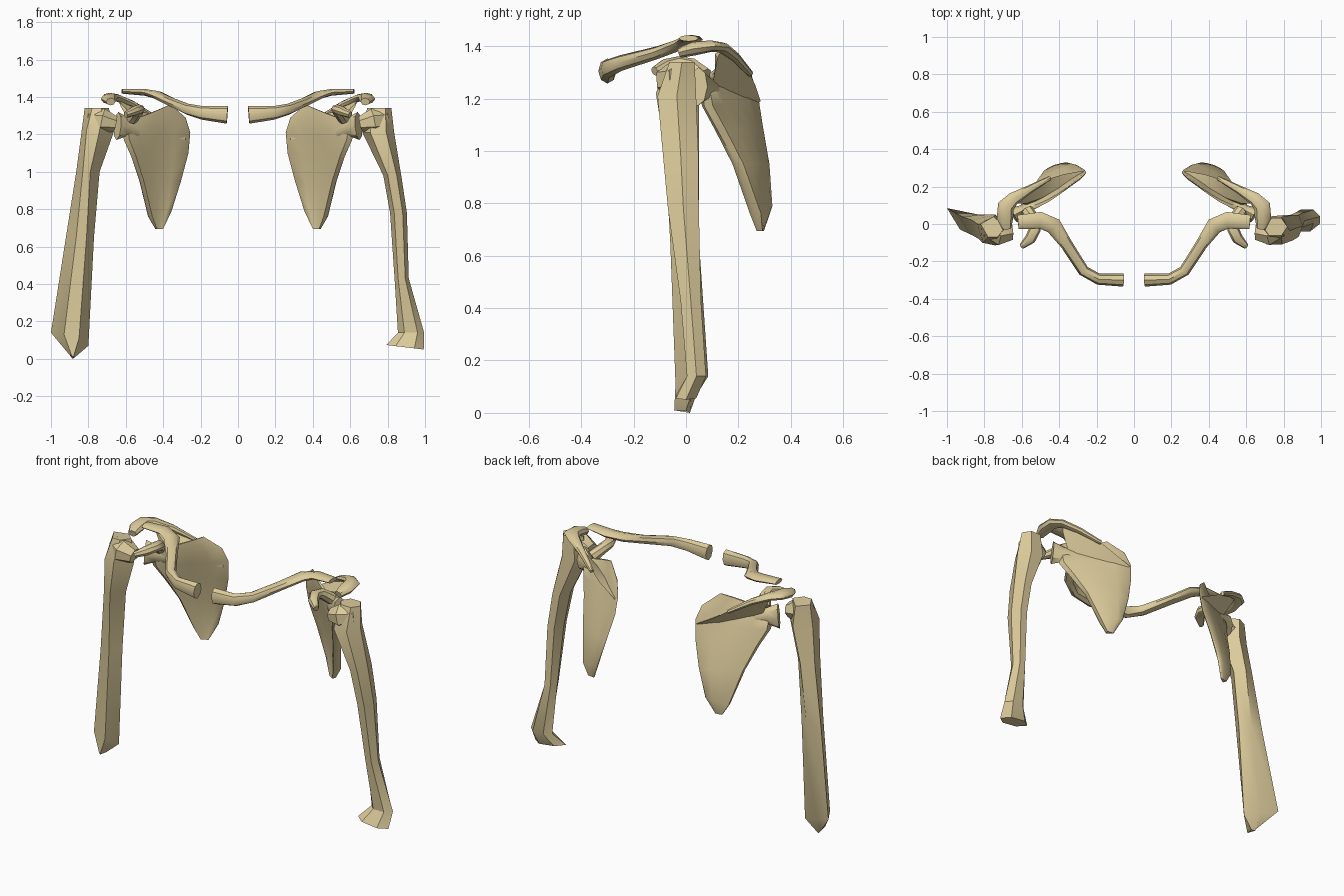
import bpy, bmesh
from math import sin, cos, pi, tau
from mathutils import Vector

bone = bpy.data.materials.new("bone")
bone.diffuse_color = (0.72, 0.60, 0.33, 1)


def loft(name, rings, side=1, angle=40):
    """Skin a list of equal-length closed rings, capped, mirrored when side is -1."""
    bm = bmesh.new()
    vs = [[bm.verts.new((p[0] * side, p[1], p[2])) for p in r] for r in rings]
    n = len(rings[0])
    for a, b in zip(vs, vs[1:]):
        for i in range(n):
            j = (i + 1) % n
            bm.faces.new((a[i], a[j], b[j], b[i]))
    bm.faces.new(vs[0])
    bm.faces.new(vs[-1])
    bmesh.ops.recalc_face_normals(bm, faces=bm.faces[:])
    me = bpy.data.meshes.new(name)
    bm.to_mesh(me)
    bm.free()
    me.materials.append(bone)
    ob = bpy.data.objects.new(name, me)
    bpy.context.collection.objects.link(ob)
    bpy.ops.object.select_all(action='DESELECT')
    ob.select_set(True)
    bpy.context.view_layer.objects.active = ob
    bpy.ops.object.shade_smooth_by_angle(angle=angle * pi / 180)
    return ob


def tube(name, path, radii, side=1, n=8):
    """Elliptical tube along a path; radii are (sideways, upward)."""
    pts = [Vector(p) for p in path]
    rings = []
    for i, p in enumerate(pts):
        t = (pts[min(i + 1, len(pts) - 1)] - pts[max(i - 1, 0)]).normalized()
        u = t.cross(Vector((0, 0, 1))).normalized()
        v = u.cross(t)
        a, b = radii[i]
        rings.append([p + u * a * cos(k * tau / n) + v * b * sin(k * tau / n)
                      for k in range(n)])
    return loft(name, rings, side)


def blade_ring(m, l, bow, thick):
    """Thin bowed cross-section between the medial and lateral borders."""
    m, l = Vector(m), Vector(l)
    d = (l - m).normalized()
    out = Vector((-d.y, d.x, 0)).normalized()          # towards the back
    def at(t, s):
        w = thick * (0.25 + 0.75 * t)
        return m.lerp(l, t) + out * (bow * sin(pi * t) + s * w)
    ts = (0.03, 0.25, 0.5, 0.75, 0.95)
    return ([m] + [at(t, 0.5) for t in ts] + [l] + [at(t, -0.5) for t in reversed(ts)])


blade_rows = [
    ((0.40, 0.295, 0.695), (0.44, 0.28, 0.695), 0.00, 0.025),
    ((0.355, 0.325, 0.79), (0.475, 0.26, 0.76), 0.01, 0.05),
    ((0.305, 0.315, 0.95), (0.525, 0.19, 0.95), 0.015, 0.05),
    ((0.265, 0.29, 1.10), (0.57, 0.12, 1.08), 0.02, 0.05),
    ((0.255, 0.275, 1.21), (0.61, 0.07, 1.17), 0.01, 0.05),
    ((0.28, 0.25, 1.29), (0.62, 0.06, 1.25), -0.01, 0.045),
    ((0.36, 0.19, 1.36), (0.56, 0.08, 1.28), -0.01, 0.02),
]

# ridge triangles: crest, upper foot, lower foot
spine_rows = [
    ((0.27, 0.285, 1.19), (0.28, 0.26, 1.20), (0.28, 0.26, 1.17)),
    ((0.38, 0.265, 1.25), (0.39, 0.20, 1.25), (0.38, 0.21, 1.19)),
    ((0.49, 0.23, 1.325), (0.49, 0.14, 1.28), (0.49, 0.14, 1.22)),
    ((0.60, 0.17, 1.38), (0.575, 0.11, 1.31), (0.57, 0.10, 1.25)),
    ((0.64, 0.14, 1.39), (0.63, 0.11, 1.37), (0.63, 0.12, 1.355)),
]

for side, tag in ((1, "left"), (-1, "right")):
    # collar bone
    tube("clavicle_" + tag,
         [(0.057, -0.30, 1.305), (0.19, -0.295, 1.315), (0.27, -0.25, 1.335),
          (0.36, -0.11, 1.375), (0.43, -0.01, 1.41), (0.50, 0.02, 1.425), (0.62, 0.01, 1.43)],
         [(0.035, 0.048), (0.03, 0.036), (0.03, 0.03), (0.032, 0.024),
          (0.045, 0.022), (0.045, 0.018), (0.038, 0.012)], side)
    # shoulder blade
    loft("scapula_blade_" + tag, [blade_ring(*r) for r in blade_rows], side, 50)
    loft("scapula_spine_" + tag, spine_rows, side)
    tube("acromion_" + tag,
         [(0.45, 0.245, 1.295), (0.56, 0.185, 1.36), (0.645, 0.135, 1.395), (0.685, 0.095, 1.40),
          (0.69, 0.03, 1.39), (0.68, -0.025, 1.375)],
         [(0.012, 0.012), (0.022, 0.018), (0.035, 0.02), (0.045, 0.022), (0.044, 0.026), (0.025, 0.02)],
         side)
    tube("glenoid_" + tag,
         [(0.53, 0.11, 1.225), (0.59, 0.075, 1.24), (0.645, 0.045, 1.245)],
         [(0.02, 0.05), (0.03, 0.05), (0.042, 0.075)], side)
    tube("coracoid_" + tag,
         [(0.57, 0.07, 1.285), (0.535, 0.02, 1.325), (0.53, -0.03, 1.335),
          (0.555, -0.08, 1.325), (0.60, -0.12, 1.305)],
         [(0.035, 0.035), (0.032, 0.03), (0.032, 0.026), (0.03, 0.026), (0.015, 0.018)], side)
    # ball of the upper arm
    tube("humerus_head_" + tag,
         [(0.79, -0.02, 1.28), (0.72, -0.045, 1.27), (0.655, -0.04, 1.255)],
         [(0.05, 0.06), (0.075, 0.07), (0.05, 0.042)], side, 7)


def ring(cx, cy, z, rx, ry, tilt=0.0, n=6):
    return [(cx + rx * cos(k * tau / n), cy + ry * sin(k * tau / n),
             z + tilt * cos(k * tau / n)) for k in range(n)]


# upper arm shaft at +x
loft("humerus_shaft_left", [
    ring(0.755, -0.015, 1.34, 0.065, 0.055),
    ring(0.75, -0.035, 1.21, 0.085, 0.085),
    ring(0.825, -0.02, 0.98, 0.048, 0.078),
    ring(0.858, -0.01, 0.78, 0.045, 0.068),
    ring(0.875, 0.018, 0.43, 0.038, 0.045),
    ring(0.925, 0.04, 0.14, 0.07, 0.042),
    ring(0.893, 0.00, 0.062, 0.10, 0.045, -0.012)], 1, 30)

# upper arm shaft at -x: broad, wedge-shaped; corners outer, front, front, inner, back
loft("humerus_shaft_right", [
    [(-0.82, 0.00, 1.34), (-0.78, -0.07, 1.34), (-0.73, -0.07, 1.34), (-0.69, -0.02, 1.34), (-0.75, 0.04, 1.33)],
    [(-0.837, 0.00, 1.21), (-0.81, -0.10, 1.22), (-0.74, -0.115, 1.22), (-0.665, -0.03, 1.21), (-0.74, 0.05, 1.21)],
    [(-0.865, 0.02, 1.00), (-0.83, -0.08, 1.00), (-0.79, -0.08, 1.00), (-0.74, 0.00, 1.00), (-0.79, 0.05, 1.00)],
    [(-0.92, 0.04, 0.65), (-0.865, -0.06, 0.65), (-0.81, -0.06, 0.65), (-0.77, 0.01, 0.65), (-0.83, 0.05, 0.65)],
    [(-1.00, 0.085, 0.14), (-0.93, -0.03, 0.13), (-0.85, -0.04, 0.11), (-0.80, 0.02, 0.07), (-0.90, 0.05, 0.10)],
    [(-0.90, 0.01, 0.02), (-0.89, -0.04, 0.02), (-0.88, -0.045, 0.01), (-0.87, 0.00, 0.01), (-0.885, 0.015, 0.00)],
], 1, 30)
